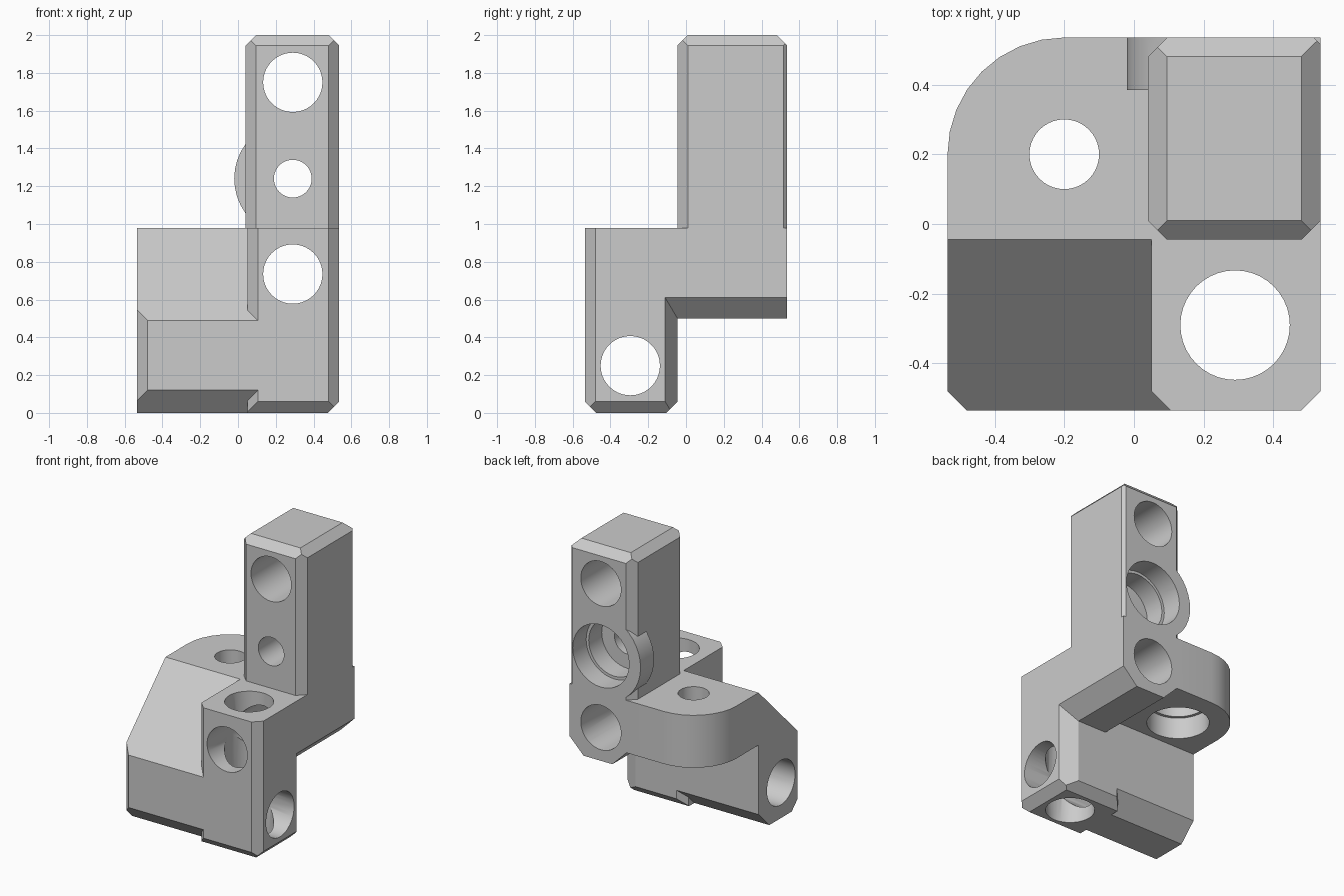
import bpy, bmesh
from math import sin, cos, pi
from mathutils import Vector, Matrix

old = bpy.data.objects.get("Cube")
if old:
    bpy.data.objects.remove(old, do_unlink=True)

mat = bpy.data.materials.new("plain_grey")
mat.use_nodes = True
GREY = (0.6, 0.6, 0.6, 1)
mat.diffuse_color = GREY
mat.node_tree.nodes["Principled BSDF"].inputs["Base Color"].default_value = GREY

E = 0.535    # half width
F = -0.045   # front plane of the column
C = 0.055    # standard chamfer
SHELF = 0.98 # top of the mounting block


def finish(name, bm):
    bmesh.ops.recalc_face_normals(bm, faces=bm.faces)
    me = bpy.data.meshes.new(name)
    bm.to_mesh(me)
    bm.free()
    ob = bpy.data.objects.new(name, me)
    me.materials.append(mat)
    bpy.context.collection.objects.link(ob)
    return ob


def box(name, lo, hi, chamfers=()):
    """Box with chamfers, each given as the per-axis signed size on one edge."""
    lo, hi = Vector(lo), Vector(hi)
    bm = bmesh.new()
    size = hi - lo
    bmesh.ops.create_cube(bm, size=1, matrix=Matrix.Translation((lo + hi) / 2) @ Matrix.Diagonal((*size, 1)))
    for ch in chamfers:
        corner = Vector([hi[i] if ch[i] > 0 else lo[i] for i in range(3)])
        normal = Vector([1 / c if c else 0 for c in ch])
        point = corner.copy()
        axis = next(i for i in range(3) if ch[i])
        point[axis] -= ch[axis]
        bmesh.ops.bisect_plane(bm, geom=bm.verts[:] + bm.edges[:] + bm.faces[:],
                               plane_co=point, plane_no=normal.normalized(), clear_outer=True)
        bmesh.ops.holes_fill(bm, edges=[e for e in bm.edges if e.is_boundary], sides=0)
    return finish(name, bm)


def prism(name, outline, z0, z1):
    bm = bmesh.new()
    face = bm.faces.new([bm.verts.new((x, y, z0)) for x, y in outline])
    top = bmesh.ops.extrude_face_region(bm, geom=[face])["geom"]
    bmesh.ops.translate(bm, vec=(0, 0, z1 - z0), verts=[v for v in top if isinstance(v, bmesh.types.BMVert)])
    return finish(name, bm)


def cylinder(name, axis, centre, radius, a, b):
    """Cylinder along an axis from a to b; centre is the other two coordinates."""
    i = "xyz".index(axis)
    mid = list(centre)
    mid.insert(i, (a + b) / 2)
    turn = {"x": Matrix.Rotation(pi / 2, 4, "Y"), "y": Matrix.Rotation(pi / 2, 4, "X"), "z": Matrix()}[axis]
    bm = bmesh.new()
    bmesh.ops.create_cone(bm, cap_ends=True, segments=40, radius1=radius, radius2=radius,
                          depth=b - a, matrix=Matrix.Translation(mid) @ turn)
    return finish(name, bm)


def combine(target, other, operation):
    m = target.modifiers.new(operation.lower(), "BOOLEAN")
    m.object, m.operation, m.solver = other, operation, "EXACT"
    bpy.context.view_layer.objects.active = target
    bpy.ops.object.modifier_apply(modifier=m.name)
    bpy.data.objects.remove(other, do_unlink=True)


# Rounded flange slab running across under the column
R = 0.335
arc = [(R - E - R * sin(t * pi / 16), E - R + R * cos(t * pi / 16)) for t in range(9)]
body = prism("corner_bracket", [(-E, F), (0.05, F), (0.05, -0.15), (E, -0.15), (E, E)] + arc, 0.61, SHELF)

# Upright column, chamfered on three vertical edges and around the top
column = box("column", (0.04, F, 0.9), (E, E, 2),
             [(-C, -C, 0), (C, -C, 0), (-C, C, 0), (0.02, 0.02, 0),
              (-C, 0, C), (C, 0, C), (0, -C, C), (0, C, C)])

# Chamfered keel below the column
keel = box("column_keel", (0.09, -0.15, 0.5), (E, E, 0.7), [(0.11, 0, -0.11), (-0.11, 0, -0.11)])

# Left block with the long sloping top
slope = SHELF - 0.49
left_block = box("sloped_block", (-E, -E, 0), (0.2, F, SHELF),
                 [(0, F * -1 - E, slope), (-C, -C, 0), (0, -0.12, -0.12), (0, 0.12, -0.12)])

# Right front post
post = box("front_post", (0.05, -E, 0), (E, F, SHELF),
           [(-C, -C, 0), (C, -C, 0), (0.11, 0.065, 0), (-C, C, 0),
            (0, -0.06, -0.06), (0, 0.06, -0.06), (0.06, 0, -0.06)])

# Round boss on the column's back, trimmed flush with its outer side
boss = cylinder("boss", "y", (0.29, 1.24), 0.31, 0.385, E)
trim = box("boss_trim", (-0.2, 0.2, 0.8), (E - 0.02, 0.7, 1.7))
combine(boss, trim, "INTERSECT")

for part in (left_block, post, keel, column, boss):
    combine(body, part, "UNION")

# Bolt holes and stepped recesses: axis, centre, radius, start, end
H = 0.157
holes = [("y", (0.29, 1.75), H, -1, 1),
         ("y", (0.29, 0.735), H, -1, 1),
         ("x", (-0.295, 0.25), H, -1, 1),
         ("z", (0.29, -0.29), H, -1, 1.5),
         ("y", (0.29, 1.24), 0.1, -1, 1),
         ("y", (0.29, 1.24), 0.2, 0.24, 1),
         ("y", (0.29, 1.24), 0.22, 0.385, 1),
         ("z", (-0.2, 0.2), 0.1, 0.3, 1.5),
         ("z", (-0.2, 0.2), 0.18, 0.3, 0.83),
         ("z", (-0.2, 0.2), 0.2, 0.3, 0.76)]
for spec in holes:
    combine(body, cylinder("hole_cutter", *spec), "DIFFERENCE")

bpy.ops.object.select_all(action="DESELECT")
body.select_set(True)
bpy.context.view_layer.objects.active = body
bpy.ops.object.shade_smooth_by_angle(angle=pi / 6)
